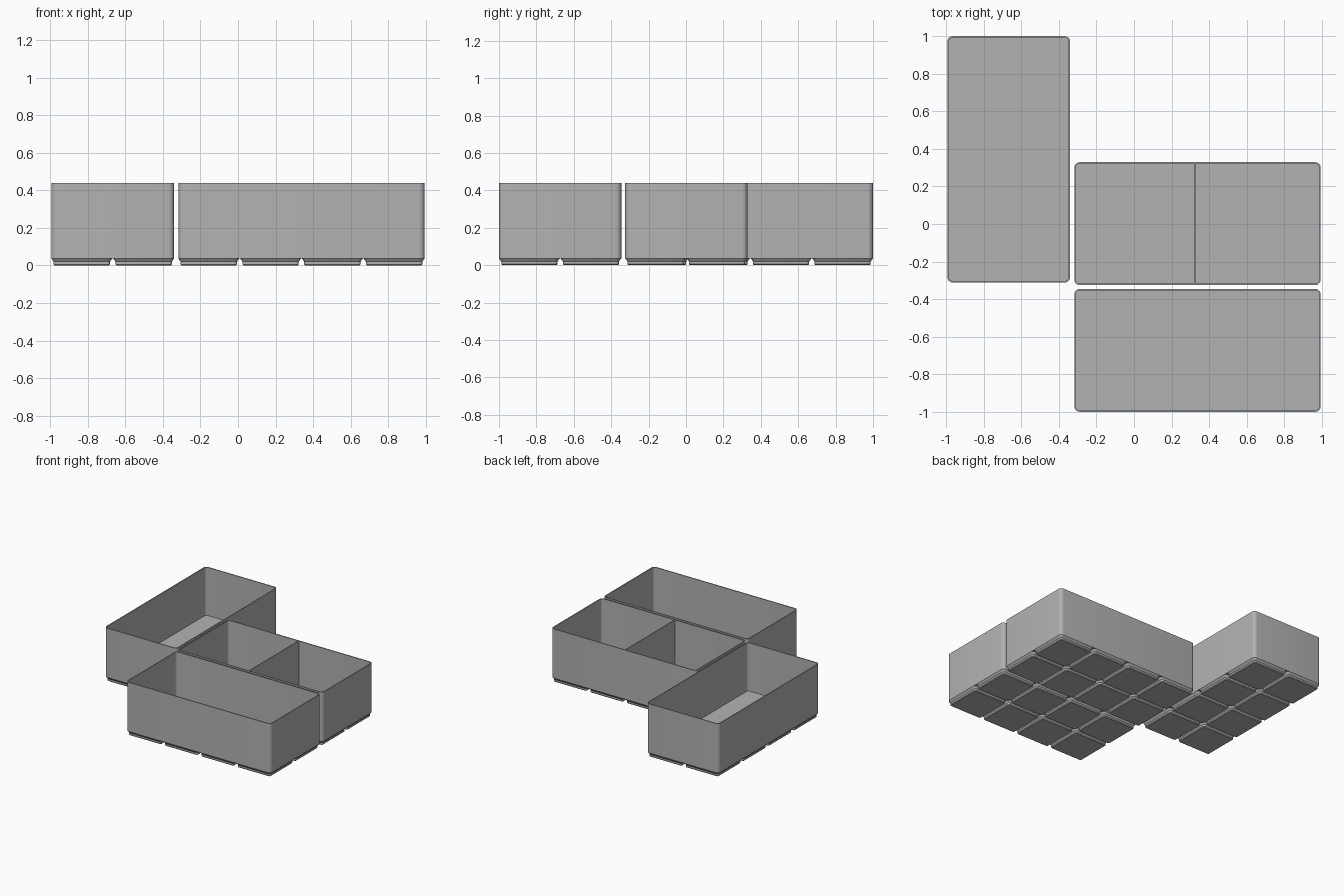
import bpy, bmesh, math
from mathutils import Vector

if "Cube" in bpy.data.objects:
    bpy.data.objects.remove(bpy.data.objects["Cube"], do_unlink=True)

HEIGHT, BASE, FLOOR, WALL, RADIUS, GAP = 0.44, 0.037, 0.045, 0.008, 0.029, 0.004
SHORT, LONG = 0.654, 1.312

grey = bpy.data.materials.new("light grey plastic")
grey.use_nodes = True
colour = (0.45, 0.45, 0.45, 1)
grey.diffuse_color = colour
grey.node_tree.nodes["Principled BSDF"].inputs["Base Color"].default_value = colour


def ring(bm, centre, size, inset, z, steps=6):
    """Rounded rectangle of vertices, shrunk by inset."""
    r = RADIUS - inset
    verts = []
    for corner, (sx, sy) in enumerate([(1, 1), (-1, 1), (-1, -1), (1, -1)]):
        cx = centre[0] + sx * (size[0] / 2 - RADIUS)
        cy = centre[1] + sy * (size[1] / 2 - RADIUS)
        for i in range(steps + 1):
            a = math.pi / 2 * (corner + i / steps)
            verts.append(bm.verts.new((cx + r * math.cos(a), cy + r * math.sin(a), z)))
    return verts


def loft(bm, centre, size, profile, cap_end):
    """Skin rounded rectangles along (inset, z) pairs."""
    rings = [ring(bm, centre, size, inset, z) for inset, z in profile]
    for a, b in zip(rings, rings[1:]):
        for i in range(len(a)):
            j = (i + 1) % len(a)
            bm.faces.new((a[i], a[j], b[j], b[i]))
    bm.faces.new(rings[0][::-1])
    if cap_end:
        bm.faces.new(rings[-1])


def finish(bm, name):
    mesh = bpy.data.meshes.new(name)
    bm.to_mesh(mesh)
    bm.free()
    mesh.materials.append(grey)
    obj = bpy.data.objects.new(name, mesh)
    bpy.context.collection.objects.link(obj)
    bpy.ops.object.select_all(action='DESELECT')
    obj.select_set(True)
    bpy.context.view_layer.objects.active = obj
    bpy.ops.object.shade_smooth_by_angle(angle=math.radians(25))


def make_bin(name, centre, size):
    # Open box: outer wall, rim, inner wall, floor
    bm = bmesh.new()
    loft(bm, centre, size,
         [(0, BASE), (0, HEIGHT), (WALL, HEIGHT), (WALL, FLOOR)], True)
    finish(bm, name + "_box")

    # Grid of stepped feet underneath
    bm = bmesh.new()
    counts = [round(s / 0.33) for s in size]
    pitch = [(s + GAP) / n for s, n in zip(size, counts)]
    foot = [p - GAP for p in pitch]
    for i in range(counts[0]):
        for j in range(counts[1]):
            spot = (centre[0] + (i - (counts[0] - 1) / 2) * pitch[0],
                    centre[1] + (j - (counts[1] - 1) / 2) * pitch[1])
            loft(bm, spot, foot,
                 [(0.018, 0), (0.0125, 0.006), (0.0125, 0.02), (0, BASE)], False)
    finish(bm, name + "_feet")


right_x = 0.994 - LONG / 2
middle_y = 0.002
make_bin("side_bin", (-0.994 + SHORT / 2, 1 - LONG / 2), (SHORT, LONG))
make_bin("front_bin", (right_x, -1 + SHORT / 2), (LONG, SHORT))
make_bin("divided_bin", (right_x, middle_y), (LONG, SHORT))

# Upright divider across the middle bin
bm = bmesh.new()
bmesh.ops.create_cube(bm, size=1)
bmesh.ops.scale(bm, vec=(WALL, SHORT - WALL, HEIGHT - FLOOR), verts=bm.verts)
bmesh.ops.translate(bm, vec=Vector((0.324, middle_y, (HEIGHT + FLOOR) / 2)), verts=bm.verts)
finish(bm, "divider")
